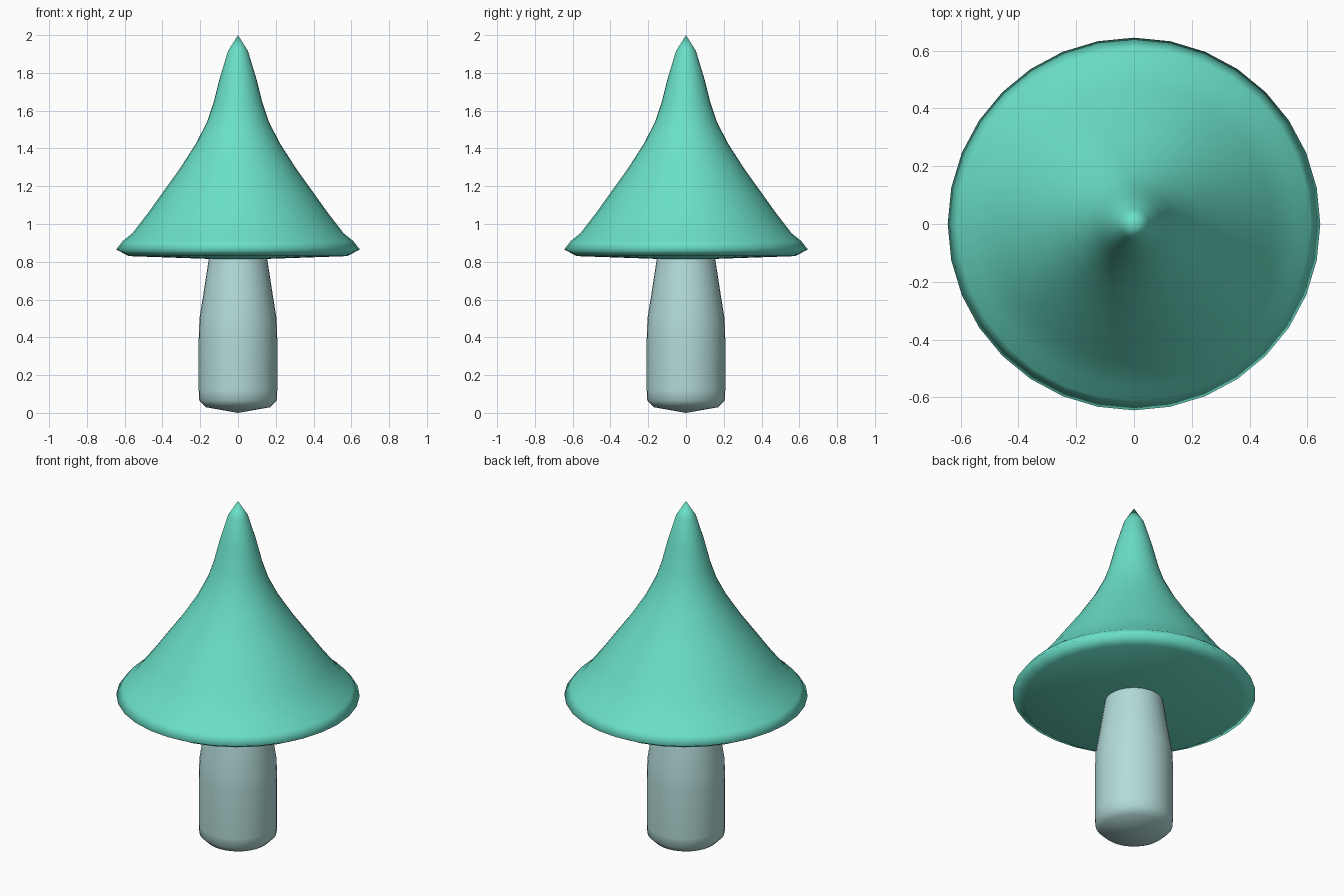
import bpy
import bmesh
from math import cos, sin, tau

cube = bpy.data.objects.get("Cube")
if cube:
    bpy.data.objects.remove(cube, do_unlink=True)

SIDES = 32


def make_material(name, colour):
    mat = bpy.data.materials.new(name)
    mat.use_nodes = True
    mat.diffuse_color = colour
    bsdf = mat.node_tree.nodes["Principled BSDF"]
    bsdf.inputs["Base Color"].default_value = colour
    bsdf.inputs["Roughness"].default_value = 0.8
    return mat


def lathe(name, profile, mat):
    """Revolve (radius, height) points; zero radius becomes a single pole."""
    bm = bmesh.new()
    rings = []
    for r, z in profile:
        count = SIDES if r > 0 else 1
        rings.append([bm.verts.new((r * cos(tau * i / SIDES), r * sin(tau * i / SIDES), z))
                      for i in range(count)])
    for a, b in zip(rings, rings[1:]):
        for i in range(SIDES):
            j = (i + 1) % SIDES
            corners = [a[i % len(a)], a[j % len(a)], b[j % len(b)], b[i % len(b)]]
            bm.faces.new(list(dict.fromkeys(corners)))
    bmesh.ops.recalc_face_normals(bm, faces=bm.faces)
    for face in bm.faces:
        face.smooth = True
    mesh = bpy.data.meshes.new(name)
    bm.to_mesh(mesh)
    bm.free()
    mesh.materials.append(mat)
    obj = bpy.data.objects.new(name, mesh)
    bpy.context.collection.objects.link(obj)
    return obj


cap_green = make_material("mint green", (0.144, 0.74, 0.575, 1))
stem_pale = make_material("pale aqua", (0.45, 0.71, 0.69, 1))

# Stem: shallow pointed base, straight body, tapered neck
lathe("stem", [(0, 0), (0.17, 0.03), (0.205, 0.065), (0.208, 0.12), (0.208, 0.39),
               (0.204, 0.5), (0.18, 0.65), (0.157, 0.8), (0.15, 0.84), (0, 0.86)], stem_pale)

# Cap: shallow underside, sharp rim, flared bell and narrow tip
lathe("cap", [(0, 0.81), (0.58, 0.83), (0.645, 0.865), (0.61, 0.91), (0.56, 0.95),
              (0.475, 1.06), (0.4, 1.165), (0.31, 1.29), (0.22, 1.43), (0.162, 1.545),
              (0.13, 1.64), (0.097, 1.77), (0.053, 1.915), (0, 2)], cap_green)
